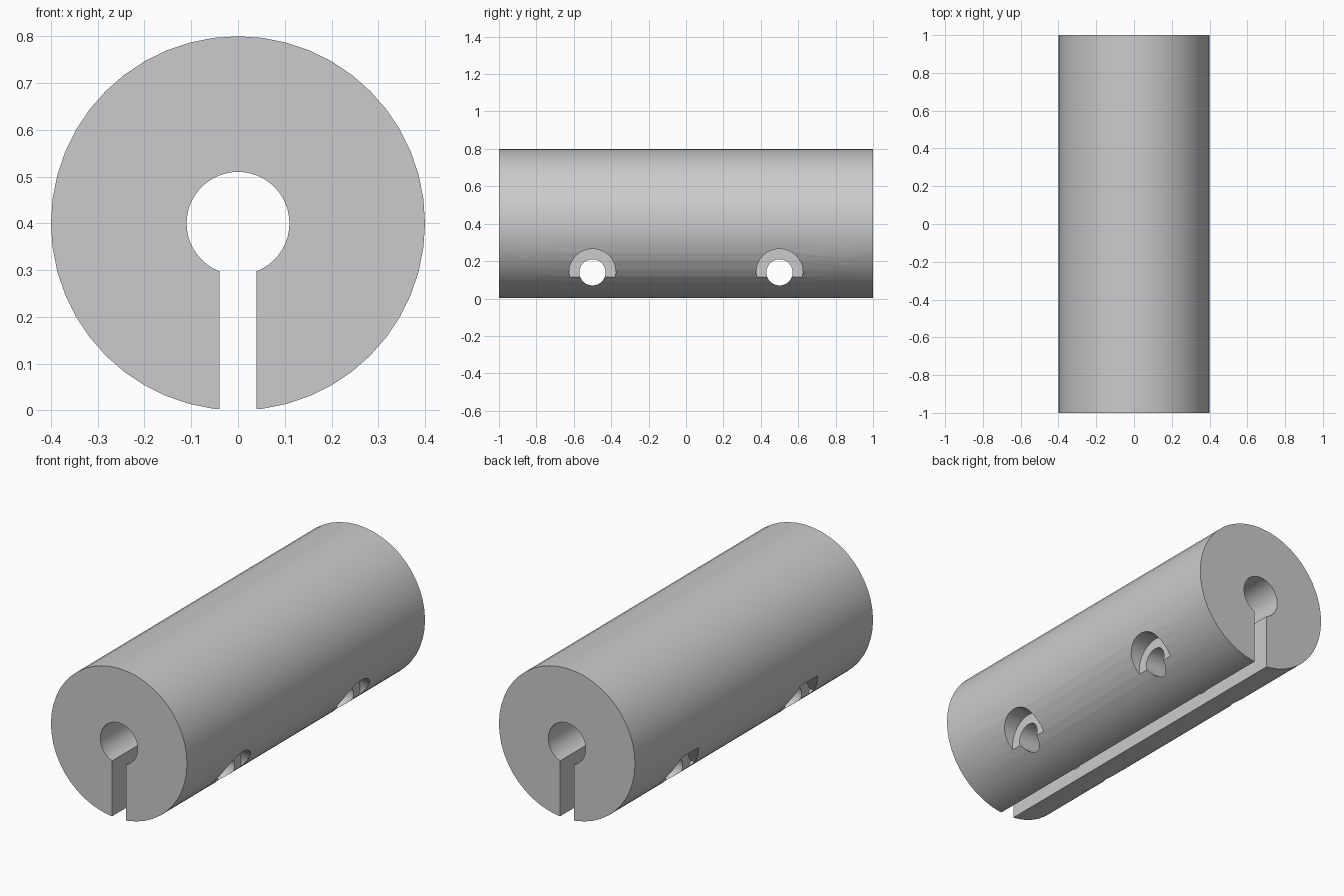
import bpy
import math

cube = bpy.data.objects.get("Cube")
if cube:
    bpy.data.objects.remove(cube, do_unlink=True)

RADIUS, LENGTH = 0.4, 2.0
BORE, SLOT = 0.11, 0.08
BOLT_Z, SEAT_X = 0.14, 0.28

grey = bpy.data.materials.new("plain_grey")
grey.use_nodes = True
grey.diffuse_color = (0.6, 0.6, 0.6, 1)
grey.node_tree.nodes["Principled BSDF"].inputs["Base Color"].default_value = (0.6, 0.6, 0.6, 1)


def cylinder(name, radius, depth, sides, location, rotation):
    bpy.ops.mesh.primitive_cylinder_add(vertices=sides, radius=radius, depth=depth,
                                        location=location, rotation=rotation)
    obj = bpy.context.object
    obj.name = name
    obj.data.materials.append(grey)
    return obj


ALONG_Y = (math.pi / 2, 0, 0)
ALONG_X = (0, math.pi / 2, 0)

# Main round body
body = cylinder("clamp_body", RADIUS, LENGTH, 48, (0, 0, RADIUS), ALONG_Y)

# Central bore and the slot that opens it downwards
cutters = [cylinder("bore_cutter", BORE, LENGTH + 0.2, 48, (0, 0, RADIUS), ALONG_Y)]
bpy.ops.mesh.primitive_cube_add(size=1, location=(0, 0, RADIUS / 2 - 0.1))
slot = bpy.context.object
slot.name = "slot_cutter"
slot.scale = (SLOT, LENGTH + 0.2, RADIUS + 0.2)
slot.data.materials.append(grey)
cutters.append(slot)

# Cross bolts: through hole, round head recess on the left, hex nut recess on the right
for y in (-0.5, 0.5):
    recess_x = SEAT_X + 0.15
    cutters += [
        cylinder("bolt_hole_cutter", 0.07, 1.0, 32, (0, y, BOLT_Z), ALONG_X),
        cylinder("head_recess_cutter", 0.125, 0.3, 40, (recess_x, y, BOLT_Z), ALONG_X),
        cylinder("nut_recess_cutter", 0.14, 0.3, 6, (-recess_x, y, BOLT_Z), ALONG_X),
    ]

# Cut each shape out of the body
for cutter in cutters:
    cut = body.modifiers.new(cutter.name, "BOOLEAN")
    cut.operation = "DIFFERENCE"
    cut.solver = "EXACT"
    cut.object = cutter
    bpy.ops.object.select_all(action="DESELECT")
    body.select_set(True)
    bpy.context.view_layer.objects.active = body
    bpy.ops.object.modifier_apply(modifier=cut.name)
    bpy.data.objects.remove(cutter, do_unlink=True)

# Smooth the round walls, keep the machined edges crisp
bpy.ops.object.shade_smooth_by_angle(angle=math.radians(30))
